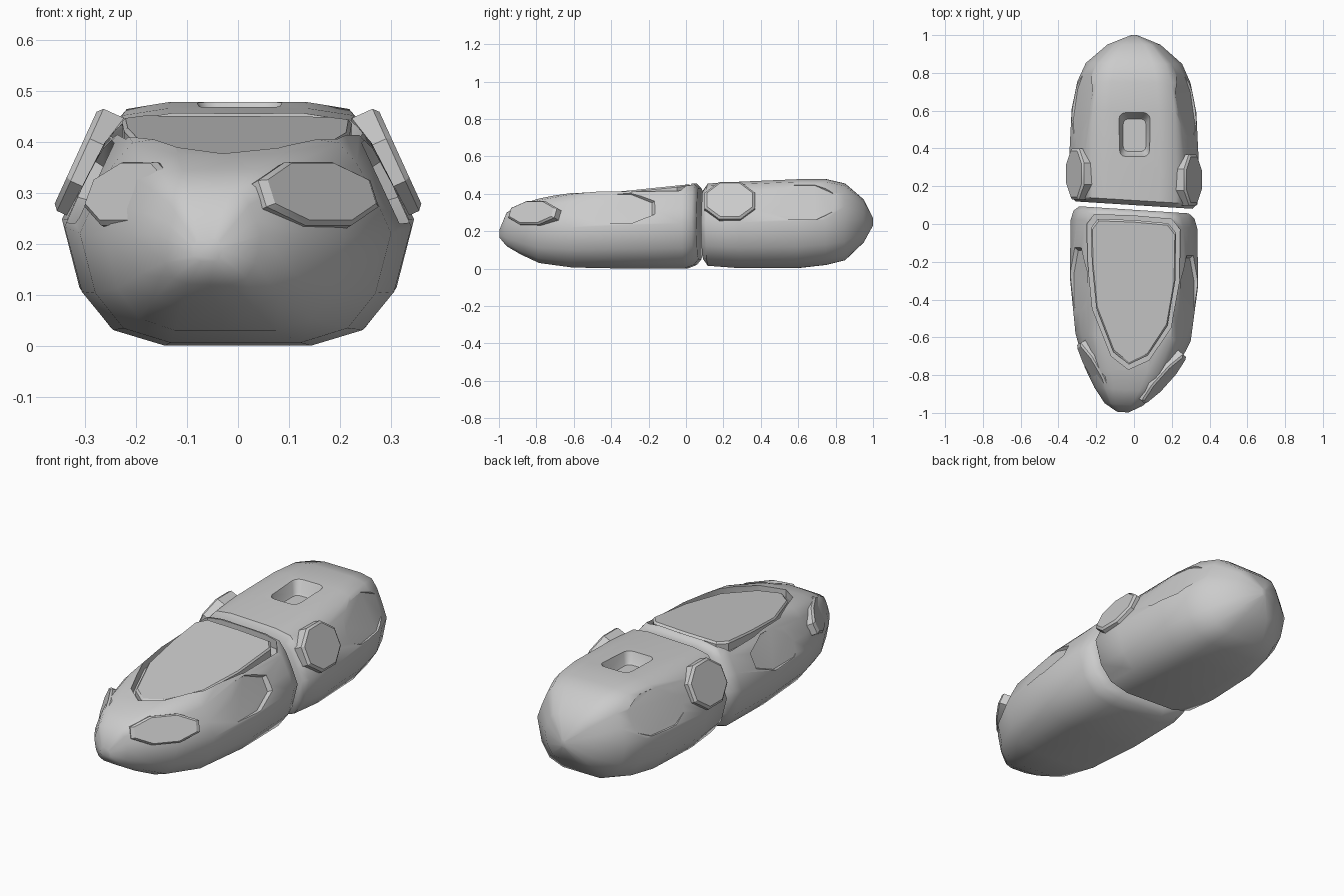
import bpy, bmesh, math
from mathutils import Matrix, Vector

if "Cube" in bpy.data.objects:
    bpy.data.objects.remove(bpy.data.objects["Cube"])


def make_object(name, bm):
    bmesh.ops.recalc_face_normals(bm, faces=bm.faces[:])
    mesh = bpy.data.meshes.new(name)
    bm.to_mesh(mesh)
    bm.free()
    ob = bpy.data.objects.new(name, mesh)
    bpy.context.collection.objects.link(ob)
    return ob


def activate(ob):
    bpy.ops.object.select_all(action='DESELECT')
    ob.select_set(True)
    bpy.context.view_layer.objects.active = ob


def smooth(ob, angle=48):
    activate(ob)
    bpy.ops.object.shade_smooth_by_angle(angle=math.radians(angle))


def loft(name, rings):
    bm = bmesh.new()
    rows = [[bm.verts.new(p) for p in ring] for ring in rings]
    n = len(rows[0])
    for a, b in zip(rows, rows[1:]):
        for i in range(n):
            bm.faces.new((a[i], a[(i + 1) % n], b[(i + 1) % n], b[i]))
    bm.faces.new(rows[0])
    bm.faces.new(rows[-1])
    return make_object(name, bm)


# Half cross-section of the hull: (share of half width, share of height)
HALF = [(0, 1), (.4, 1), (.66, .97), (.78, .87), (.9, .7), (1, .53),
        (.9, .24), (.72, .07), (.42, 0), (0, 0)]
SECTION = HALF + [(-u, v) for u, v in HALF[-2:0:-1]]


def skew(x, y):
    return y - .07 * x * (1 - max(y, 0))


def hull(name, stations):
    return loft(name, [[(xc + u * w, skew(xc + u * w, y), zb + v * (zt - zb))
                        for u, v in SECTION] for y, xc, w, zb, zt in stations])


def frustum(name, pts, matrix, levels):
    """Stack scaled copies of a 2D outline: levels are (height, scale)."""
    return loft(name, [[matrix @ Vector((x * s, y * s, z)) for x, y in pts]
                       for z, s in levels])


def facing(loc, normal):
    n = Vector(normal).normalized()
    x = Vector((0, 0, 1)).cross(n).normalized()
    m = Matrix((x, n.cross(x), n)).transposed().to_4x4()
    m.translation = loc
    return m


def octagon(length, height):
    k = .5 / math.cos(math.pi / 8)
    return [(length * k * math.cos(math.radians(22.5 + 45 * i)),
             height * k * math.sin(math.radians(22.5 + 45 * i))) for i in range(8)]


def cut(body, cutter):
    activate(body)
    mod = body.modifiers.new("cut", 'BOOLEAN')
    mod.operation, mod.solver, mod.object = 'DIFFERENCE', 'EXACT', cutter
    bpy.ops.object.modifier_apply(modifier=mod.name)
    bpy.data.objects.remove(cutter, do_unlink=True)


# Front and rear hulls: (y, centre x, half width, bottom z, top z)
front = hull("front_hull", [
    (-1.0, -.06, .03, .165, .21), (-.96, -.055, .10, .12, .30),
    (-.88, -.04, .17, .075, .345), (-.78, -.025, .235, .03, .375),
    (-.6, -.005, .305, .006, .41), (-.3, 0, .34, 0, .44),
    (0, 0, .335, 0, .458), (.05, 0, .32, .02, .455), (.075, 0, .29, .05, .43)])
rear = hull("rear_hull", [
    (.1, 0, .31, .05, .42), (.125, 0, .335, .015, .455), (.3, 0, .345, .002, .465),
    (.6, 0, .33, .003, .478), (.75, 0, .30, .02, .478), (.85, 0, .255, .045, .455),
    (.95, 0, .14, .14, .37), (1.0, 0, .015, .23, .27)])

# Shallow octagonal recesses and raised pads on both sides
for side, label in ((1, "right"), (-1, "left")):
    m = facing((side * .294, skew(side * .294, -.36), .325), (side * .905, 0, .425))
    cut(front, frustum("cutter", octagon(.40, .175), m, [(-.016, 1), (.12, 1.5)]))
    m = facing((side * .282, skew(side * .282, .62), .36), (side * .9, .13, .41))
    cut(rear, frustum("cutter", octagon(.40, .20), m, [(-.014, 1), (.12, 1.5)]))
    m = facing((side * .30, skew(side * .30, .25), .36), (side * .91, 0, .415))
    pad = frustum("rear_pad_" + label, octagon(.27, .22), m,
                  [(-.05, 1), (.01, 1), (.02, .9)])
    smooth(pad, 30)

# Raised pads either side of the nose
for label, loc, normal, length in (
        ("right", (.152, -.815, .295), (.745, -.665, .42), .33),
        ("left", (-.207, -.765, .295), (-.86, -.5, .42), .31)):
    pad = frustum("nose_pad_" + label, octagon(length, .135), facing(loc, normal),
                  [(-.06, 1), (.008, 1), (.018, .9)])
    smooth(pad, 30)

# Sunken deck with a fitted panel on the front hull
DECK = [(-.25, 0), (-.21, .05), (0, .043), (.2, .025), (.245, -.03), (.24, -.3),
        (.195, -.55), (.08, -.72), (-.03, -.77), (-.12, -.7), (-.22, -.45), (-.245, -.2)]
cut(front, loft("cutter", [[(x, y, .40 + .08 * y + h) for x, y in DECK]
                           for h in (0, .2)]))
panel = [(x * .91, -.33 + (y + .33) * .94) for x, y in DECK]
deck = loft("deck_panel", [[(x * s, -.33 + (y + .33) * s, .448 + .1 * y + h)
                            for x, y in panel]
                           for h, s in ((-.06, 1), (-.008, 1), (0, .97))])
smooth(deck, 30)

# Rounded rectangular well in the rear hull
WELL = []
for cx, cy, start in ((1, 1, 0), (-1, 1, 90), (-1, -1, 180), (1, -1, 270)):
    for a in (0, 30, 60, 90):
        t = math.radians(start + a)
        WELL.append((cx * .045 + .035 * math.cos(t), cy * .08 + .035 * math.sin(t)))
cut(rear, frustum("cutter", WELL, Matrix.Translation((.003, .47, 0)),
                  [(.41, .75), (.42, .82), (.47, 1), (.49, 1.12), (.56, 1.3)]))

smooth(front)
smooth(rear)
